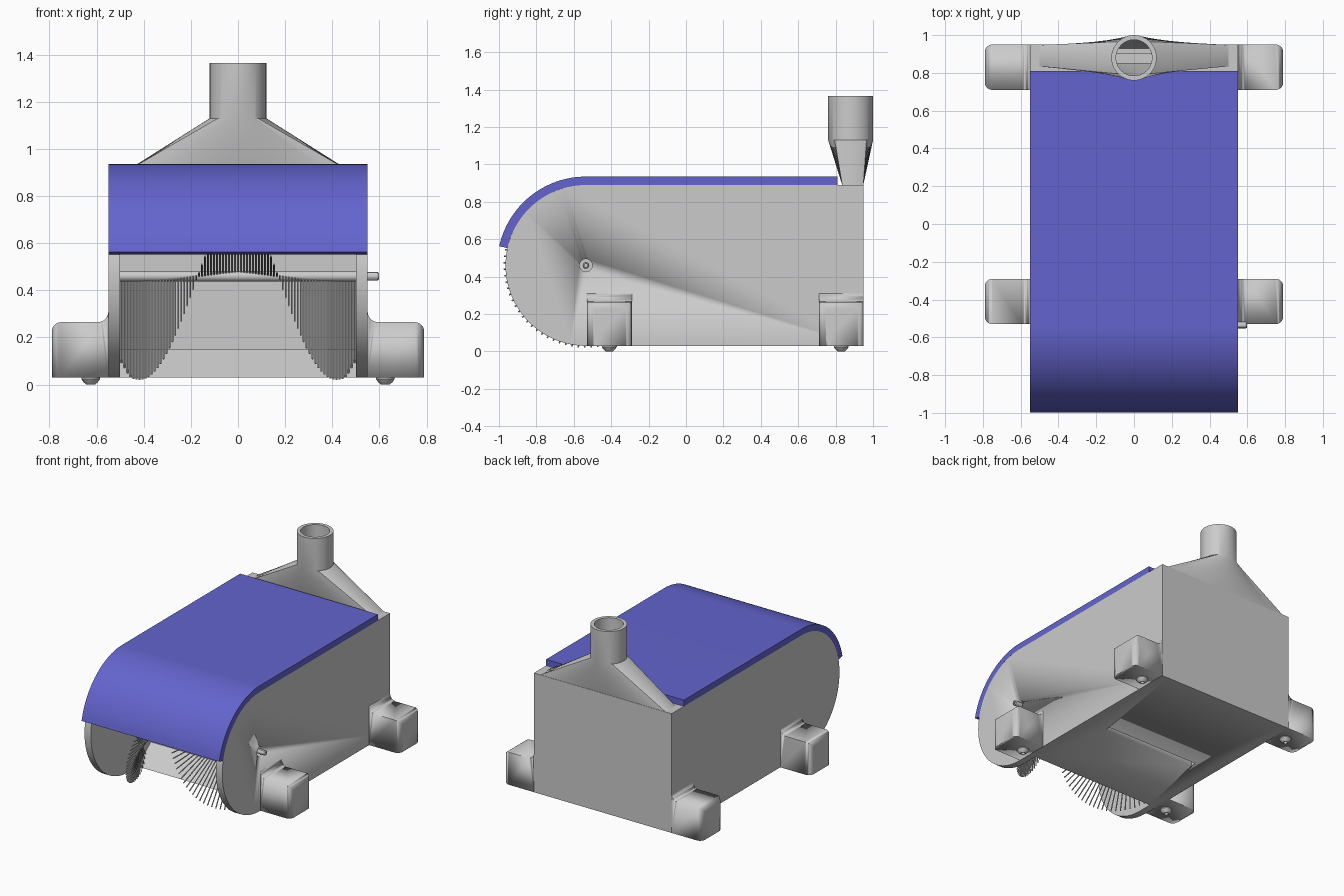
import bpy, bmesh, math
from mathutils import Vector, Matrix

if "Cube" in bpy.data.objects:
    bpy.data.objects.remove(bpy.data.objects["Cube"])


def material(name, rgb):
    m = bpy.data.materials.new(name)
    m.diffuse_color = (*rgb, 1)
    m.use_nodes = True
    m.node_tree.nodes["Principled BSDF"].inputs["Base Color"].default_value = m.diffuse_color
    return m


GREY = material("light_grey", (0.60, 0.60, 0.60))
BLUE = material("cover_blue", (0.127, 0.127, 0.617))
AXLE_Y, AXLE_Z, R = -0.535, 0.46, 0.43


def finish(name, bm, mat=GREY, smooth=True):
    bmesh.ops.recalc_face_normals(bm, faces=bm.faces)
    me = bpy.data.meshes.new(name)
    bm.to_mesh(me)
    bm.free()
    me.materials.append(mat)
    ob = bpy.data.objects.new(name, me)
    bpy.context.collection.objects.link(ob)
    if smooth:
        bpy.ops.object.select_all(action='DESELECT')
        ob.select_set(True)
        bpy.context.view_layer.objects.active = ob
        bpy.ops.object.shade_smooth_by_angle(angle=math.radians(30))
    return ob


def prism(name, pts, axis, a, b, mat=GREY):
    """Extrude a 2D outline along the given axis from a to b."""
    place = {'X': lambda p, t: (t, p[0], p[1]),
             'Y': lambda p, t: (p[0], t, p[1]),
             'Z': lambda p, t: (p[0], p[1], t)}[axis]
    bm = bmesh.new()
    lo = [bm.verts.new(place(p, a)) for p in pts]
    hi = [bm.verts.new(place(p, b)) for p in pts]
    bm.faces.new(lo)
    bm.faces.new(hi)
    n = len(pts)
    for i in range(n):
        j = (i + 1) % n
        bm.faces.new((lo[i], lo[j], hi[j], hi[i]))
    return finish(name, bm, mat)


def rect(x0, x1, y0, y1):
    return [(x0, y0), (x1, y0), (x1, y1), (x0, y1)]


def arc(cx, cy, r, a0, a1, n):
    angles = [math.radians(a0 + (a1 - a0) * i / n) for i in range(n + 1)]
    return [(cx + r * math.cos(a), cy + r * math.sin(a)) for a in angles]


def skin(name, rings, closed=False):
    """Join equal rings of points with quads."""
    bm = bmesh.new()
    vs = [[bm.verts.new(p) for p in ring] for ring in rings]
    n = len(vs[0])
    for k in range(len(vs) if closed else len(vs) - 1):
        r0, r1 = vs[k], vs[(k + 1) % len(vs)]
        for i in range(n):
            j = (i + 1) % n
            bm.faces.new((r0[i], r0[j], r1[j], r1[i]))
    if not closed:
        bm.faces.new(vs[0])
        bm.faces.new(vs[-1])
    return finish(name, bm)


def boolean(ob, cutter, op):
    mod = ob.modifiers.new(op.lower(), 'BOOLEAN')
    mod.operation, mod.object, mod.solver = op, cutter, 'EXACT'
    bpy.context.view_layer.objects.active = ob
    bpy.ops.object.modifier_apply(modifier=mod.name)
    bpy.data.objects.remove(cutter)


# Side walls with round front ends
wall = arc(AXLE_Y, AXLE_Z, R, 90, 270, 48) + [(0.95, 0.03), (0.95, 0.89)]
prism("left_wall", wall, 'X', -0.55, -0.50)
right_wall = prism("right_wall", wall, 'X', 0.50, 0.55)
bore = prism("bore_cutter", arc(AXLE_Y, AXLE_Z, 0.034, 0, 345, 23), 'X', 0.515, 0.6)
boolean(right_wall, bore, 'DIFFERENCE')

# Floor with front ramp, joined to the back wall
floor = prism("floor_and_back", [(-0.43, 0.03), (0.95, 0.03), (0.95, 0.89), (0.90, 0.89),
                                 (0.90, 0.15), (-0.28, 0.15)], 'X', -0.50, 0.50)
slot = prism("slot_cutter", rect(-0.375, 0.375, 0.15, 0.19), 'Z', 0.0, 0.10)
boolean(floor, slot, 'DIFFERENCE')
prism("top_rail", rect(0.80, 0.85, 0.85, 0.89), 'X', -0.50, 0.50)

# Curved cover
cover = (arc(AXLE_Y, AXLE_Z, R + 0.045, 167.5, 90, 32) + [(0.81, 0.935), (0.81, 0.89)]
         + arc(AXLE_Y, AXLE_Z, R, 90, 167.5, 32))
prism("cover", cover, 'X', -0.55, 0.55, BLUE)

# Hopper flowing from a rectangle into a round outlet pipe
SIDE = 20


def base_ring(hx, y0, y1, z):
    c = [(hx, y0), (hx, y1), (-hx, y1), (-hx, y0)]
    ring = []
    for k in range(4):
        p, q = Vector(c[k]), Vector(c[(k + 1) % 4])
        ring += [(*p.lerp(q, i / SIDE), z) for i in range(SIDE)]
    return ring


def pipe_ring(r, z):
    angles = [math.radians(-45) + math.tau * i / (4 * SIDE) for i in range(4 * SIDE)]
    return [(r * math.cos(a), 0.88 + r * math.sin(a), z) for a in angles]


skin("hopper", [base_ring(0.50, 0.835, 0.948, 0.89), pipe_ring(0.12, 1.13),
                pipe_ring(0.12, 1.365), pipe_ring(0.095, 1.365),
                pipe_ring(0.095, 1.12), base_ring(0.47, 0.852, 0.93, 0.89)], closed=True)

# Four feet with a fillet at the wall and rounded outer corners
for side, s in (("left", -1), ("right", 1)):
    for end, y0 in (("front", -0.53), ("back", 0.71)):
        y1 = y0 + 0.24
        section = ([(0.55, 0.03), (0.79, 0.03)] + arc(0.75, 0.225, 0.04, 0, 90, 8)
                   + arc(0.595, 0.31, 0.045, 270, 180, 8))
        plan = ([(0.54, y0)] + arc(0.75, y0 + 0.04, 0.04, -90, 0, 8)
                + arc(0.75, y1 - 0.04, 0.04, 0, 90, 8) + [(0.54, y1)])
        foot = prism(f"{end}_{side}_foot", [(s * x, z) for x, z in section], 'Y', y0 - 0.01, y1 + 0.01)
        boolean(foot, prism("plan_cutter", [(s * x, y) for x, y in plan], 'Z', 0, 0.4), 'INTERSECT')

        # Screw under the foot, with a recessed socket
        cx, cy = s * 0.625, y0 + 0.12
        profile = [(0.04, 0.035), (0.04, 0.024), (0.03, 0.01), (0.018, 0.0), (0.014, 0.0), (0.014, 0.016)]
        skin(f"{end}_{side}_screw", [[(x, y, z) for x, y in arc(cx, cy, r, 0, 345, 23)]
                                     for r, z in profile])

# Brush axle and its drive end
prism("axle", arc(AXLE_Y, AXLE_Z, 0.022, 0, 345, 23), 'X', -0.51, 0.52)
drive = [(0.018, 0.51), (0.018, 0.592), (0.014, 0.598), (0.009, 0.598), (0.009, 0.575)]
skin("drive_end", [[(x, y, z) for y, z in arc(AXLE_Y, AXLE_Z, r, 0, 330, 11)] for r, x in drive])

# Bristles in a mirrored spiral around the axle
bm = bmesh.new()
COUNT = 79
for i in range(COUNT):
    x = -0.494 + 0.988 * i / (COUNT - 1)
    a = math.radians((0.17 - abs(x)) / 0.25 * 90)
    d = Vector((0, -math.cos(a), math.sin(a)))
    pos = Vector((x, AXLE_Y, AXLE_Z)) + d * 0.225
    mat = Matrix.Translation(pos) @ d.to_track_quat('Z', 'Y').to_matrix().to_4x4()
    bmesh.ops.create_cone(bm, cap_ends=True, segments=8, radius1=0.004, radius2=0.004,
                          depth=0.43, matrix=mat)
finish("brush_bristles", bm)
